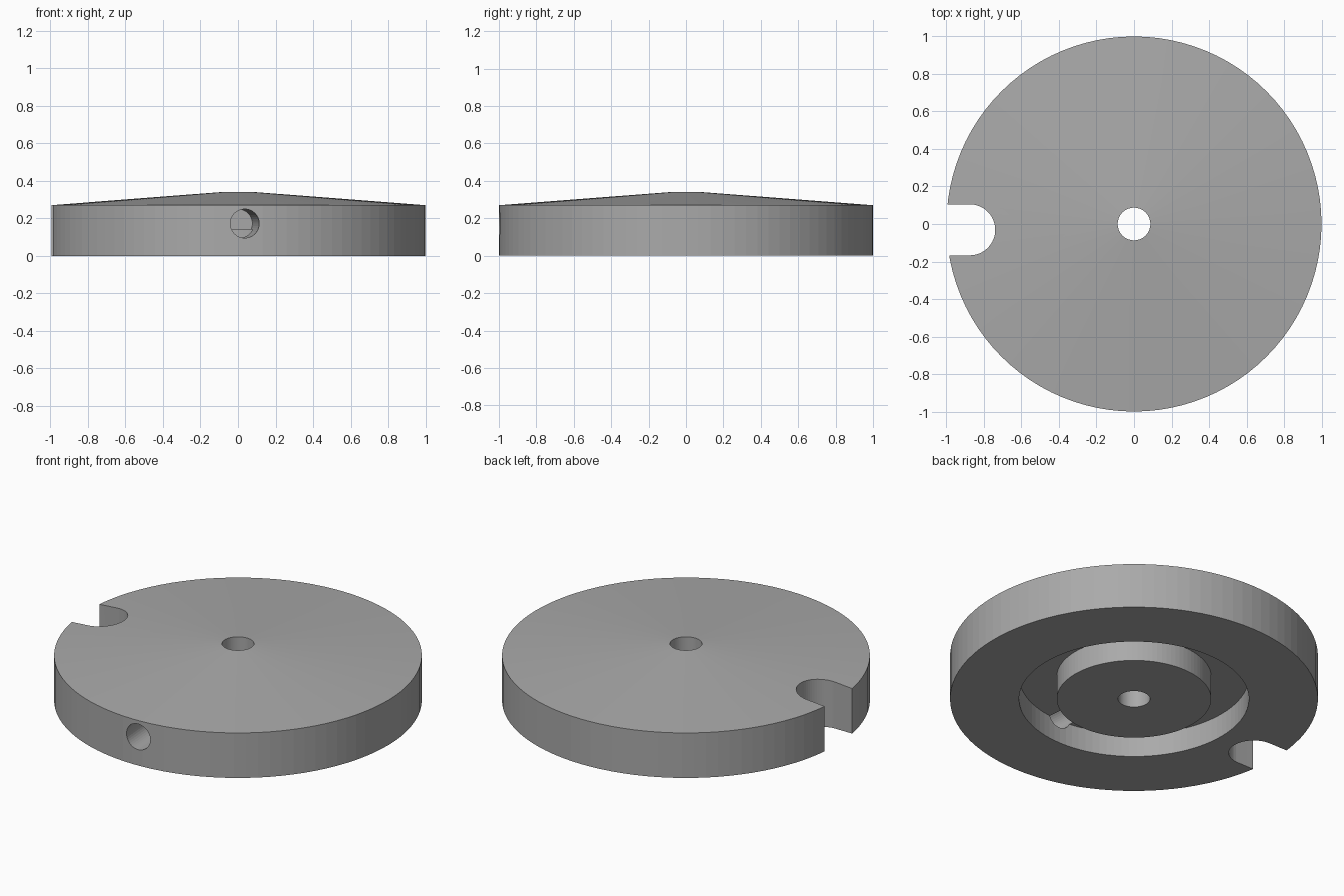
import bpy
import bmesh
import math
from mathutils import Matrix, Vector

SEGMENTS = 96

old = bpy.data.objects.get("Cube")
if old:
    bpy.data.objects.remove(old, do_unlink=True)

# Single plain grey material
grey = bpy.data.materials.new("plain_grey")
grey.use_nodes = True
colour = (0.4, 0.4, 0.4, 1)
grey.diffuse_color = colour
grey.node_tree.nodes["Principled BSDF"].inputs["Base Color"].default_value = colour


def make_object(name, bm):
    bmesh.ops.recalc_face_normals(bm, faces=bm.faces)
    mesh = bpy.data.meshes.new(name)
    bm.to_mesh(mesh)
    bm.free()
    mesh.materials.append(grey)
    obj = bpy.data.objects.new(name, mesh)
    bpy.context.scene.collection.objects.link(obj)
    return obj


def lathe(name, profile):
    """Revolve a closed (radius, height) profile around z."""
    bm = bmesh.new()
    rings = []
    for i in range(SEGMENTS):
        a = math.tau * i / SEGMENTS
        rings.append([bm.verts.new((r * math.cos(a), r * math.sin(a), z)) for r, z in profile])
    for i, ring in enumerate(rings):
        after = rings[(i + 1) % SEGMENTS]
        for j in range(len(profile)):
            k = (j + 1) % len(profile)
            bm.faces.new((ring[j], after[j], after[k], ring[k]))
    return make_object(name, bm)


def prism(name, outline, bottom, top):
    """Extrude a closed (x, y) outline upwards."""
    bm = bmesh.new()
    face = bm.faces.new([bm.verts.new((x, y, bottom)) for x, y in outline])
    grown = bmesh.ops.extrude_face_region(bm, geom=[face])["geom"]
    verts = [v for v in grown if isinstance(v, bmesh.types.BMVert)]
    bmesh.ops.translate(bm, verts=verts, vec=(0, 0, top - bottom))
    return make_object(name, bm)


def rod(name, start, end, radius):
    start, end = Vector(start), Vector(end)
    axis = end - start
    matrix = Matrix.Translation((start + end) / 2) @ axis.to_track_quat("Z", "Y").to_matrix().to_4x4()
    bm = bmesh.new()
    bmesh.ops.create_cone(bm, cap_ends=True, segments=40, radius1=radius, radius2=radius,
                          depth=axis.length, matrix=matrix)
    return make_object(name, bm)


# Disc with shallow conical top, central bore and ring groove underneath
disc = lathe("disc_body", [
    (0.087, 0), (0.42, 0), (0.42, 0.14), (0.625, 0.14), (0.625, 0),
    (1, 0), (1, 0.27), (0.087, 0.34)])

# Round-ended slot in the rim
slot_x, slot_y, slot_r = -0.876, -0.031, 0.136
outline = [(-1.2, slot_y - slot_r)]
for i in range(33):
    a = math.pi * (i / 32 - 0.5)
    outline.append((slot_x + slot_r * math.cos(a), slot_y + slot_r * math.sin(a)))
outline.append((-1.2, slot_y + slot_r))
slot = prism("slot_cutter", outline, -0.2, 0.6)

# Slightly slanted blind hole through the front wall into the groove
hole = rod("side_hole_cutter", (0.048, -1.15, 0.172), (0, -0.53, 0.172), 0.077)

for cutter in (slot, hole):
    mod = disc.modifiers.new(cutter.name, "BOOLEAN")
    mod.operation = "DIFFERENCE"
    mod.solver = "EXACT"
    mod.object = cutter
    cutter.hide_render = True
    cutter.hide_set(True)

# Bake the cuts, then smooth the curved walls
bpy.ops.object.select_all(action="DESELECT")
disc.select_set(True)
bpy.context.view_layer.objects.active = disc
for mod in list(disc.modifiers):
    bpy.ops.object.modifier_apply(modifier=mod.name)
for cutter in (slot, hole):
    bpy.data.objects.remove(cutter, do_unlink=True)
bpy.ops.object.shade_smooth_by_angle(angle=math.radians(3))
disc.data.update()
